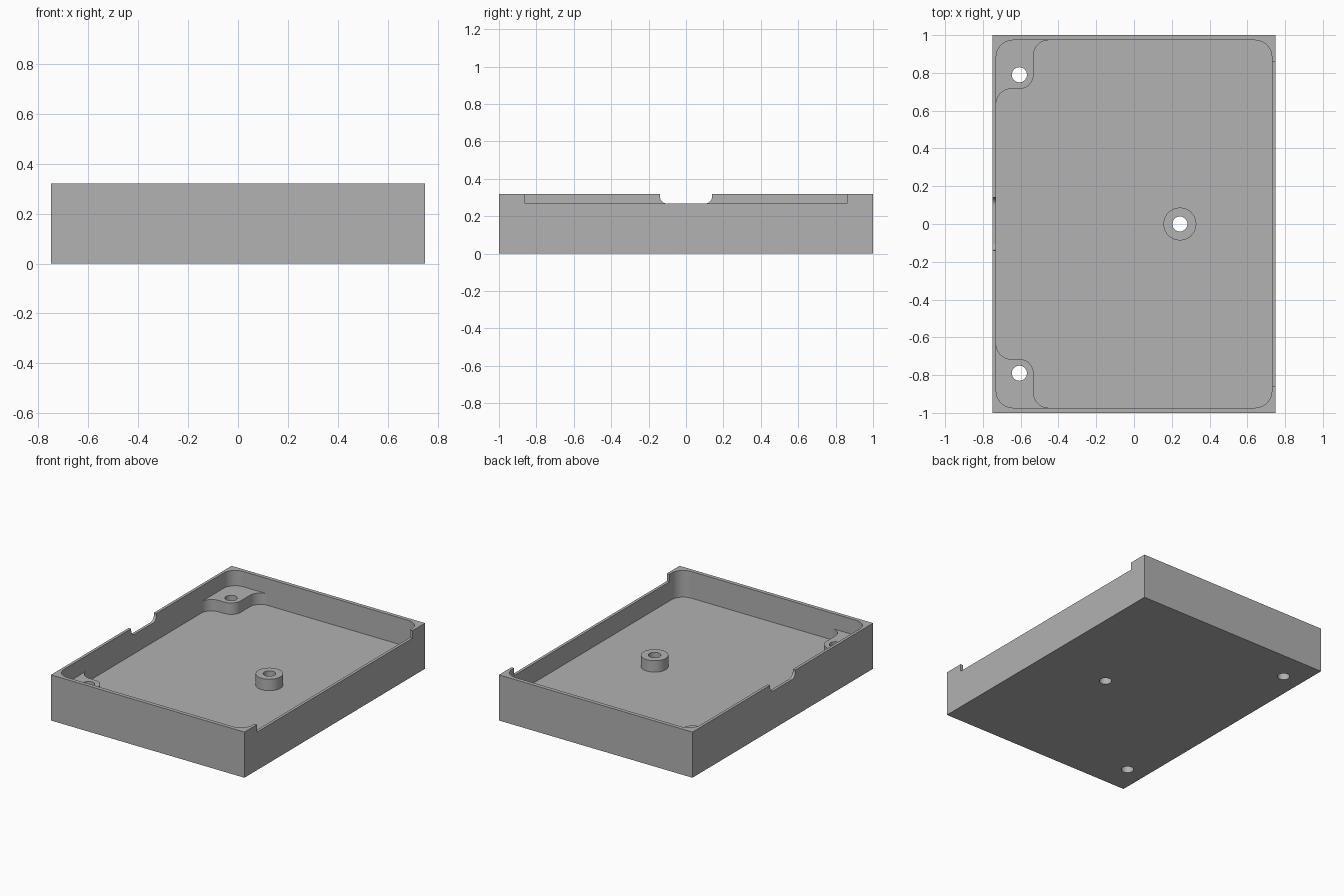
import bpy, bmesh, math
from mathutils import Matrix, Vector

if "Cube" in bpy.data.objects:
    bpy.data.objects.remove(bpy.data.objects["Cube"], do_unlink=True)

grey = bpy.data.materials.new("plain grey")
grey.use_nodes = True
colour = (0.445, 0.445, 0.445, 1)
grey.diffuse_color = colour
grey.node_tree.nodes["Principled BSDF"].inputs["Base Color"].default_value = colour

HALF_X, HALF_Y, HEIGHT = 0.75, 1.0, 0.32
IN_X, IN_Y = 0.73, 0.973                  # inner wall faces
FLOOR, SEAT, LEDGE = 0.133, 0.213, 0.267  # floor, screw seat and notch heights
SCREW_X, SCREW_Y, BOSS_X = -0.607, 0.79, 0.243


def arc(cx, cy, r, start, end, steps=8):
    angles = [math.radians(start + (end - start) * i / steps) for i in range(steps + 1)]
    return [(cx + r * math.cos(a), cy + r * math.sin(a)) for a in angles]


def circle(cx, cy, r, steps=32):
    return arc(cx, cy, r, 0, 360, steps)[:-1]


def rectangle(x0, x1, y0, y1):
    return [(x0, y0), (x1, y0), (x1, y1), (x0, y1)]


def prism(name, outline, low, high, matrix=None):
    """Extrude a closed 2D outline from low to high along z."""
    bm = bmesh.new()
    face = bm.faces.new([bm.verts.new((x, y, low)) for x, y in outline])
    new = bmesh.ops.extrude_face_region(bm, geom=[face])["geom"]
    bmesh.ops.translate(bm, vec=Vector((0, 0, high - low)),
                        verts=[v for v in new if isinstance(v, bmesh.types.BMVert)])
    if matrix:
        bm.transform(matrix)
    bmesh.ops.recalc_face_normals(bm, faces=bm.faces)
    mesh = bpy.data.meshes.new(name)
    bm.to_mesh(mesh)
    bm.free()
    mesh.materials.append(grey)
    obj = bpy.data.objects.new(name, mesh)
    bpy.context.collection.objects.link(obj)
    return obj


def combine(target, other, operation):
    """Apply a boolean and drop the helper."""
    mod = target.modifiers.new("cut", 'BOOLEAN')
    mod.operation, mod.solver, mod.object = operation, 'EXACT', other
    bpy.context.view_layer.objects.active = target
    bpy.ops.object.modifier_apply(modifier=mod.name)
    bpy.data.objects.remove(other, do_unlink=True)


# Outer block with a round-cornered pocket
tray = prism("tray", rectangle(-HALF_X, HALF_X, -HALF_Y, HALF_Y), 0, HEIGHT)
R = 0.09
pocket = []
for sx, sy, start in ((1, 1, 0), (-1, 1, 90), (-1, -1, 180), (1, -1, 270)):
    pocket += arc(sx * (IN_X - R), sy * (IN_Y - R), R, start, start + 90)
combine(tray, prism("pocket", pocket, FLOOR, 0.5), 'DIFFERENCE')

# Corner screw seats, blended into the walls with concave fillets
PAD, FILLET = 0.075, 0.08
edge_x, edge_y = SCREW_X + PAD, SCREW_Y - PAD
seat = [(-0.74, 0.985), (-0.74, edge_y - FILLET)]
seat += arc(-IN_X + FILLET, edge_y - FILLET, FILLET, 180, 90)
seat += arc(SCREW_X, SCREW_Y, PAD, -90, 0)
seat += arc(edge_x + FILLET, IN_Y - FILLET, FILLET, 180, 90)
seat += [(edge_x + FILLET, 0.985)]
for side in (1, -1):
    outline = [(x, side * y) for x, y in seat]
    combine(tray, prism("screw_seat", outline, 0.1, SEAT), 'UNION')

# Round boss on the floor
combine(tray, prism("boss", circle(BOSS_X, 0, 0.087), 0.1, SEAT), 'UNION')

# Screw holes right through
for x, y in ((SCREW_X, SCREW_Y), (SCREW_X, -SCREW_Y), (BOSS_X, 0)):
    combine(tray, prism("screw_hole", circle(x, y, 0.04), -0.1, 0.5), 'DIFFERENCE')

# Long opening in the left wall
combine(tray, prism("long_opening", rectangle(0.68, 0.8, -0.861, 0.861), LEDGE, 0.5),
        'DIFFERENCE')

# Short round-cornered notch in the right wall (outline in y, z)
r = 0.04
notch = [(0.14, 0.5), (-0.14, 0.5)]
notch += arc(-0.14 + r, LEDGE + r, r, 180, 270) + arc(0.14 - r, LEDGE + r, r, 270, 360)
yz_plane = Matrix(((0, 0, 1, 0), (1, 0, 0, 0), (0, 1, 0, 0), (0, 0, 0, 1)))
combine(tray, prism("short_notch", notch, -0.8, -0.68, yz_plane), 'DIFFERENCE')

# Smooth curves, crisp edges
bpy.ops.object.select_all(action='DESELECT')
tray.select_set(True)
bpy.context.view_layer.objects.active = tray
bpy.ops.object.shade_smooth_by_angle(angle=math.radians(30))
tray.modifiers.new("flat walls", 'WEIGHTED_NORMAL').keep_sharp = True
